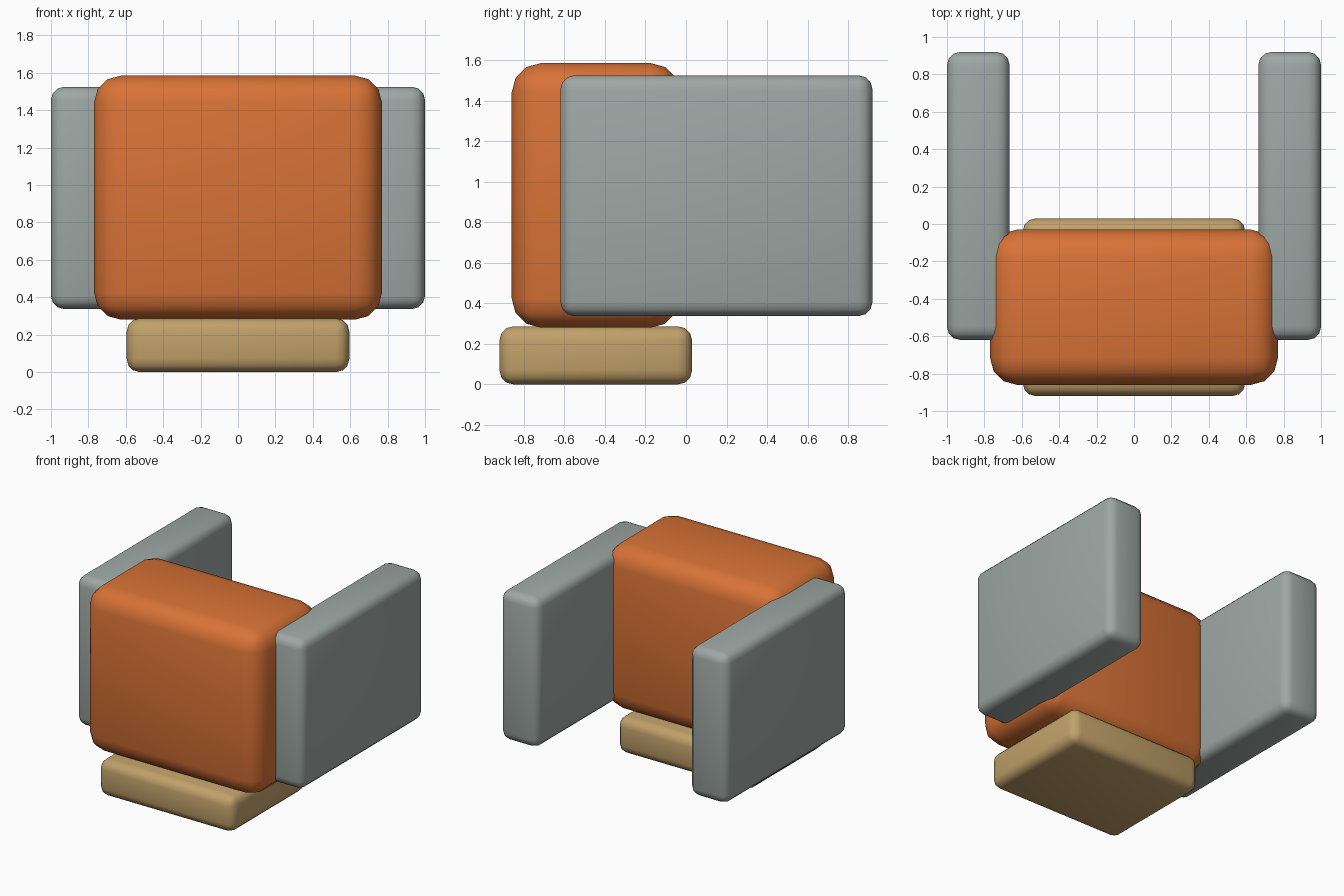
import bpy
import bmesh
import math

cube = bpy.data.objects.get("Cube")
if cube:
    bpy.data.objects.remove(cube, do_unlink=True)


def material(name, rgb):
    mat = bpy.data.materials.new(name)
    mat.use_nodes = True
    mat.diffuse_color = (*rgb, 1)
    mat.node_tree.nodes["Principled BSDF"].inputs["Base Color"].default_value = (*rgb, 1)
    return mat


def rounded_box(name, low, high, radius, mat):
    """Box between two corners with rounded edges."""
    bm = bmesh.new()
    bmesh.ops.create_cube(bm, size=1)
    for v in bm.verts:
        for i in range(3):
            v.co[i] = (high[i] - low[i]) * v.co[i]
    mesh = bpy.data.meshes.new(name)
    bm.to_mesh(mesh)
    bm.free()
    obj = bpy.data.objects.new(name, mesh)
    obj.location = [(a + b) / 2 for a, b in zip(low, high)]
    bpy.context.collection.objects.link(obj)
    mesh.materials.append(mat)
    bevel = obj.modifiers.new("rounded_edges", 'BEVEL')
    bevel.width = radius
    bevel.segments = 3
    bpy.ops.object.select_all(action='DESELECT')
    obj.select_set(True)
    bpy.context.view_layer.objects.active = obj
    bpy.ops.object.modifier_apply(modifier=bevel.name)
    bpy.ops.object.shade_smooth_by_angle(angle=math.radians(40))
    return obj


orange = material("orange", (0.69, 0.17, 0.037))
grey = material("cool_grey", (0.342, 0.392, 0.376))
tan = material("tan", (0.533, 0.356, 0.144))

# Central block on its base slab
rounded_box("body", (-0.77, -0.86, 0.28), (0.77, -0.03, 1.585), 0.145, orange)
rounded_box("base", (-0.595, -0.92, 0), (0.595, 0.03, 0.287), 0.07, tan)

# Side panels running to the back
for side, x0, x1 in (("left", 0.665, 1), ("right", -1, -0.665)):
    rounded_box(side + "_panel", (x0, -0.62, 0.337), (x1, 0.92, 1.525), 0.07, grey)
